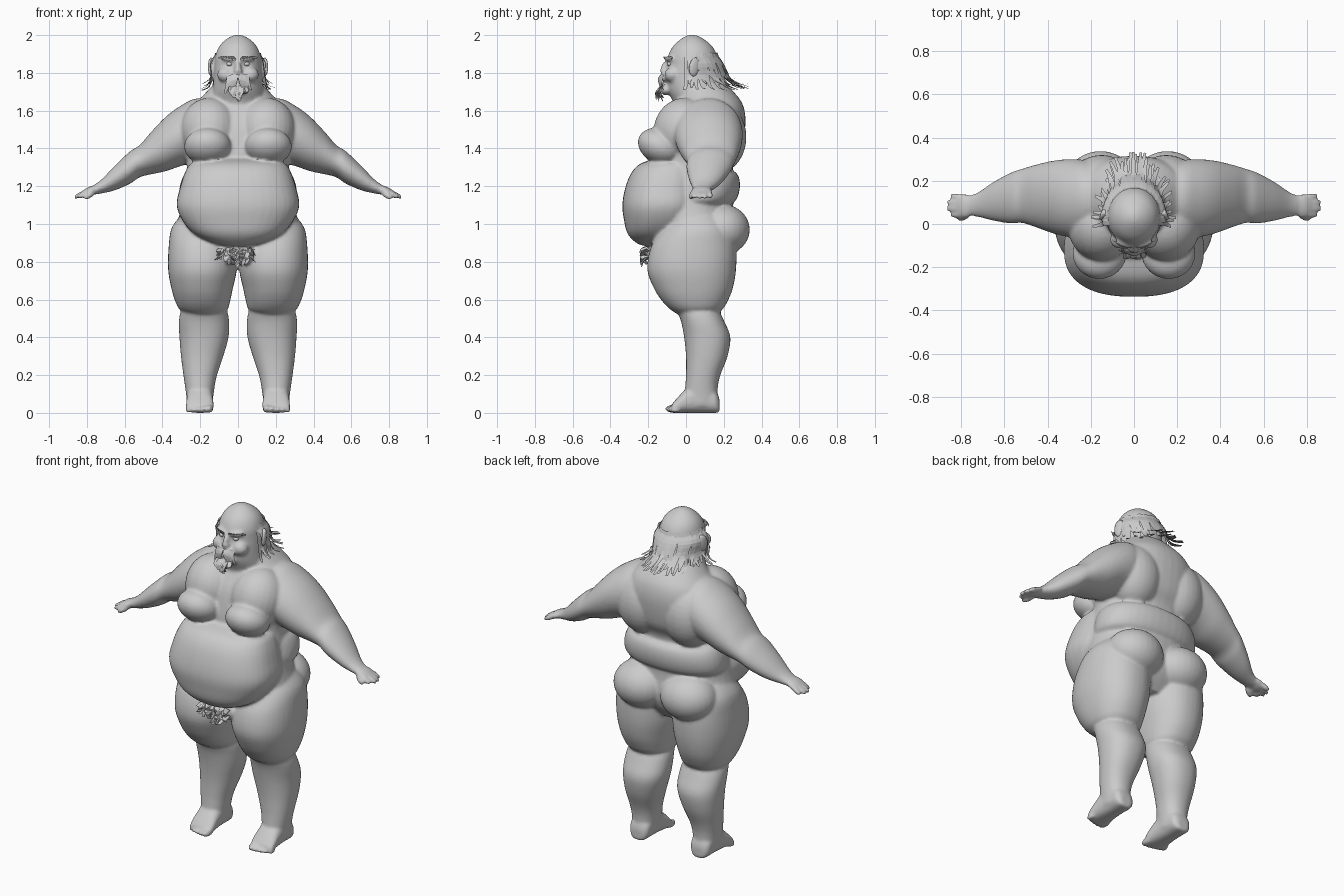
import bpy, bmesh, math, random
from mathutils import Vector, Matrix
random.seed(4)

grey = bpy.data.materials.new("plain grey")
grey.diffuse_color = (0.6, 0.6, 0.6, 1)


def smooth_rows(rows, k=4):
    """Catmull-Rom interpolation between rows of numbers."""
    out = []
    for i in range(len(rows) - 1):
        a, b, c, d = (rows[max(0, min(len(rows) - 1, j))] for j in (i - 1, i, i + 1, i + 2))
        for n in range(k):
            t = n / k
            out.append([0.5 * (2 * q + (r - p) * t + (2 * p - 5 * q + 4 * r - s) * t * t
                        + (3 * q - p - 3 * r + s) * t ** 3) for p, q, r, s in zip(a, b, c, d)])
    return out + [list(rows[-1])]


def oval(e, n=40):
    for i in range(n):
        c, s = math.cos(2 * math.pi * i / n), math.sin(2 * math.pi * i / n)
        yield math.copysign(abs(c) ** e, c), math.copysign(abs(s) ** e, s)


def skin(bm, rings):
    vs = [[bm.verts.new(p) for p in r] for r in rings]
    n = len(vs[0])
    for a, b in zip(vs, vs[1:]):
        for i in range(n):
            bm.faces.new((a[i], a[(i + 1) % n], b[(i + 1) % n], b[i]))
    bm.faces.new(vs[0])
    bm.faces.new(vs[-1])


def upright(bm, rows, s=1, e=0.9):
    """Loft of rows (z, centre x, half width, front y, back y)."""
    skin(bm, [[(s * (cx + hw * u), (f + b) / 2 + (b - f) / 2 * v, z) for u, v in oval(e)]
              for z, cx, hw, f, b in smooth_rows(rows)])


def ball(bm, c, r, rot=(0, 0, 0)):
    m = Matrix.Translation(c)
    for ang, ax in zip(rot, "XYZ"):
        m = m @ Matrix.Rotation(math.radians(ang), 4, ax)
    bmesh.ops.create_uvsphere(bm, u_segments=28, v_segments=18, radius=1,
                              matrix=m @ Matrix.Diagonal((*r, 1)))


def digit(bm, a, b, r):
    a, b = Vector(a), Vector(b)
    d = b - a
    bmesh.ops.create_uvsphere(bm, u_segments=14, v_segments=12, radius=1,
        matrix=Matrix.Translation((a + b) / 2) @ d.to_track_quat('Z', 'Y').to_matrix().to_4x4()
        @ Matrix.Diagonal((r, r, d.length / 2, 1)))


def finish(bm, name):
    bmesh.ops.recalc_face_normals(bm, faces=bm.faces[:])
    me = bpy.data.meshes.new(name)
    bm.to_mesh(me)
    bm.free()
    me.materials.append(grey)
    ob = bpy.data.objects.new(name, me)
    bpy.context.collection.objects.link(ob)
    return ob


body = bmesh.new()
# torso core, belly, waist roll
upright(body, [(.80, 0, .18, -.10, .18), (.88, 0, .29, -.13, .24), (.96, 0, .33, -.15, .26),
               (1.07, 0, .305, -.2, .25), (1.2, 0, .285, -.2, .25), (1.31, 0, .27, -.16, .25),
               (1.40, 0, .28, -.15, .295), (1.53, 0, .28, -.12, .315), (1.62, 0, .24, -.07, .305),
               (1.68, 0, .185, -.04, .27), (1.75, 0, .12, -.03, .2)])
upright(body, [(.885, 0, .06, -.23, -.1), (.905, 0, .15, -.27, -.02), (.95, 0, .235, -.31, .03),
               (1.02, 0, .295, -.328, .07), (1.1, 0, .325, -.337, .1), (1.19, 0, .308, -.322, .1),
               (1.27, 0, .282, -.29, .1), (1.32, 0, .25, -.24, .1), (1.35, 0, .17, -.15, .1)], e=.82)
upright(body, [(1.09, 0, .25, -.1, .2), (1.12, 0, .305, -.1, .26), (1.19, 0, .31, -.1, .285),
               (1.26, 0, .285, -.1, .275), (1.3, 0, .23, -.1, .22)])
# head and thick neck
upright(body, [(1.58, 0, .15, -.05, .24), (1.65, 0, .148, -.07, .22), (1.71, 0, .135, -.098, .19),
               (1.78, 0, .128, -.108, .175), (1.84, 0, .125, -.1, .17), (1.89, 0, .12, -.095, .165),
               (1.94, 0, .1, -.07, .14), (1.975, 0, .067, -.033, .1), (1.995, 0, .032, .0, .065),
               (2.002, 0, .008, .025, .04)], e=1)
ball(body, (0, -.113, 1.825), (.016, .022, .04), (-15, 0, 0))
ball(body, (0, -.12, 1.81), (.024, .018, .014))
ball(body, (0, -.105, 1.71), (.05, .03, .03))
ball(body, (0, -.118, 1.74), (.03, .014, .01))
ball(body, (0, -.15, .84), (.1, .06, .06))

for s in (1, -1):
    # face details
    ball(body, (s * .048, -.088, 1.875), (.042, .02, .012), (0, s * -6, s * 18))
    ball(body, (s * .065, -.072, 1.79), (.045, .042, .04))
    ball(body, (s * .024, -.113, 1.775), (.03, .022, .016), (0, s * 20, 0))
    ball(body, (s * .142, .045, 1.83), (.014, .034, .055), (-8, 0, s * 25))
    # breast and chest
    ball(body, (s * .15, -.015, 1.50), (.155, .155, .17), (-20, 0, 0))
    ball(body, (s * .16, -.135, 1.41), (.125, .125, .092), (-25, 0, s * 8))
    # back roll and buttock
    ball(body, (s * .15, .17, 1.46), (.16, .15, .19))
    ball(body, (s * .155, .19, .97), (.165, .148, .135))
    # thigh
    upright(body, [(1.06, .17, .12, -.05, .18), (.98, .183, .168, -.12, .24), (.88, .187, .18, -.185, .265),
                   (.76, .188, .182, -.205, .265), (.66, .19, .163, -.17, .248), (.59, .187, .145, -.125, .22),
                   (.545, .182, .125, -.08, .19), (.52, .18, .08, -.04, .14)], s)
    # shin
    upright(body, [(.58, .18, .09, -.04, .14), (.54, .18, .122, -.045, .175), (.48, .18, .133, -.025, .205),
                   (.40, .18, .13, -.01, .235), (.30, .19, .112, .0, .22), (.2, .2, .089, .0, .182),
                   (.13, .202, .077, -.005, .168), (.04, .202, .066, -.01, .17)], s)
    # foot and toes
    skin(body, [[(s * (.202 + hw * u), y, h / 2 + h / 2 * v) for u, v in oval(.8)] for y, hw, h in
                smooth_rows([(.178, .035, .07), (.155, .06, .12), (.08, .067, .17), (.0, .07, .125),
                             (-.05, .074, .075), (-.075, .068, .045)])])
    for i in range(5):
        x, r = .15 + .028 * i, .021 - .002 * i
        digit(body, (s * x, -.03, r), (s * (x + .004), -.112 + .002 * i * i, r), r)
    # arm: rows of x, centre y, centre z, half depth, half height
    arm = [(.12, .12, 1.5, .15, .15), (.22, .12, 1.495, .175, .17), (.3, .12, 1.468, .18, .16),
           (.38, .125, 1.425, .167, .145), (.46, .13, 1.375, .143, .112), (.52, .13, 1.333, .125, .085),
           (.57, .12, 1.3, .118, .086), (.65, .105, 1.245, .09, .066), (.72, .09, 1.2, .058, .038),
           (.765, .085, 1.18, .045, .025)]
    skin(body, [[(s * x, y + ry * u, z + rz * v) for u, v in oval(1)]
                for x, y, z, ry, rz in smooth_rows(arm)])
    # hand, fingers, thumb
    ball(body, (s * .785, .083, 1.174), (.052, .056, .022), (0, s * 25, 0))
    for i, tip in enumerate((.855, .87, .872, .852)):
        y = .132 - .031 * i
        digit(body, (s * .785, .083 + (y - .083) * .8, 1.177), (s * tip, y, 1.137), .0155)
    digit(body, (s * .755, .055, 1.175), (s * .815, .018, 1.135), .018)

body = finish(body, "body")
rm = body.modifiers.new("fuse", 'REMESH')
rm.mode, rm.voxel_size, rm.use_smooth_shade = 'VOXEL', .009, True
sm = body.modifiers.new("soften", 'SMOOTH')
sm.factor, sm.iterations = .5, 5


def lock(bm, pts, side, w):
    """Flat, slightly tapering strip of hair along a path."""
    side = Vector(side).normalized()
    prev = None
    for i, p in enumerate(smooth_rows([tuple(q) for q in pts], 3)):
        h = side * w * .5 * (1 - .06 * i)
        cur = (bm.verts.new(Vector(p) - h), bm.verts.new(Vector(p) + h))
        if prev:
            bm.faces.new((*prev, cur[1], cur[0]))
        prev = cur


def rnd(a):
    return random.uniform(-a, a)


# long hair around the back of the head
hair = bmesh.new()
for layer in range(2):
    for i in range(21):
        a = math.radians(-8 + 196 * (i + .5 * layer) / 20.5 + rnd(3))
        c, s_ = math.cos(a), math.sin(a)
        drop, flare = rnd(.02), rnd(.02)
        lift = .012 * layer
        path = [(.118, .13, 1.905 - lift), (.136 + lift, .15 + lift, 1.85), (.143, .18 + lift, 1.79),
                (.155, .225 + flare, 1.745 + drop), (.178 + flare, .285 + flare, 1.725 + drop)]
        lock(hair, [(rx * c, .035 + ry * s_, z) for rx, ry, z in path], (-s_, c, rnd(.2)), .042)
finish(hair, "hair")

# moustache and goatee
beard = bmesh.new()
for s in (1, -1):
    for i in range(7):
        x = s * (.008 + .007 * i)
        lock(beard, [(x, -.132 + .002 * i, 1.79), (x * 1.15, -.147 + .003 * i, 1.765 - .003 * i),
                     (x * 1.25 + s * .006, -.138 + .003 * i, 1.725 - .004 * i + rnd(.01))], (1, s * .3, rnd(.3)), .018)
for i in range(22):
    x, d = rnd(.045), rnd(.012)
    lock(beard, [(x, -.125 + d, 1.735 + d), (x * 1.1, -.148 + d, 1.70),
                 (x * .7 + rnd(.01), -.14 + d * 2, 1.655 + abs(x) * .7 + rnd(.012))], (1, rnd(.6), rnd(.4)), .024)
finish(beard, "beard")

# bushy eyebrows
brows = bmesh.new()
for s in (1, -1):
    for i in range(6):
        x = .014 + .013 * i
        lock(brows, [(s * x, -.112 + .3 * x * x / .05, 1.872), (s * (x + .01), -.12 + .3 * x * x / .05, 1.882),
                     (s * (x + .024), -.108 + .3 * x * x / .05, 1.876 + rnd(.004))], (0, -.3, 1), .014)
finish(brows, "eyebrows")

# curly lower hair
tuft = bmesh.new()
for i in range(42):
    x = rnd(.1)
    z = .835 + rnd(.035) * (1 - abs(x) * 4)
    lock(tuft, [(x, -.2, z + .015), (x + rnd(.012), -.228 + rnd(.012), z),
                (x * 1.05 + rnd(.015), -.222 + rnd(.02), z - .03 + abs(x) * .15)], (1, rnd(.8), rnd(.8)), .032)
finish(tuft, "lower_hair")

# eyes
eyes = bmesh.new()
for s in (1, -1):
    ball(eyes, (s * .045, -.086, 1.847), (.017, .014, .012))
eyes = finish(eyes, "eyes")
for p in eyes.data.polygons:
    p.use_smooth = True
